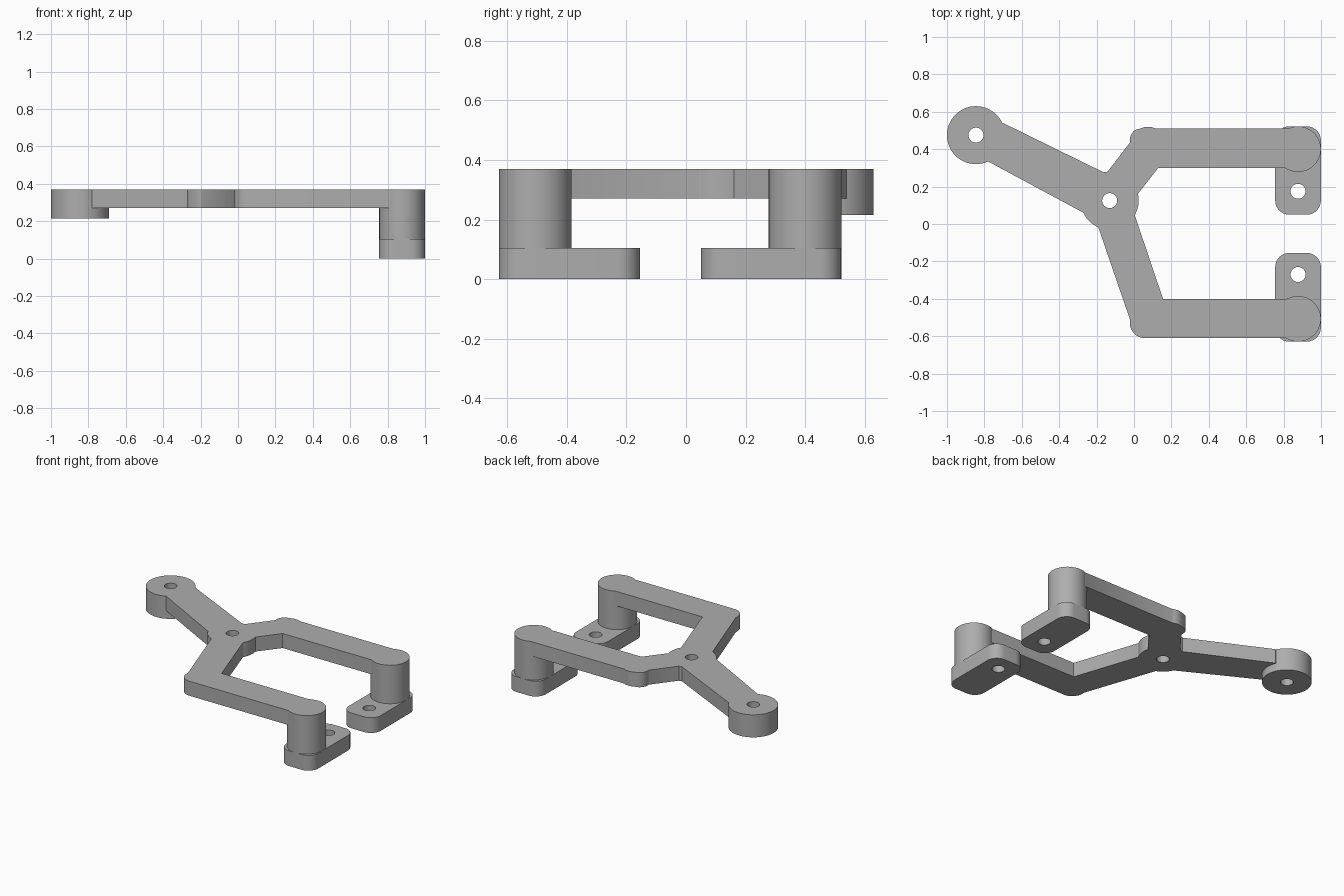
import bpy, bmesh, math

TOP, BAR, FOOT = 0.37, 0.27, 0.105
HOLE = 0.04

if "Cube" in bpy.data.objects:
    bpy.data.objects.remove(bpy.data.objects["Cube"])

grey = bpy.data.materials.new("plain grey")
grey.use_nodes = True
grey.diffuse_color = (0.42, 0.42, 0.42, 1)
grey.node_tree.nodes["Principled BSDF"].inputs["Base Color"].default_value = grey.diffuse_color


def prism(name, outline, z0, z1):
    """Extrude a flat outline from z0 to z1."""
    bm = bmesh.new()
    face = bm.faces.new([bm.verts.new((x, y, z0)) for x, y in outline])
    new = bmesh.ops.extrude_face_region(bm, geom=[face])["geom"]
    top = [v for v in new if isinstance(v, bmesh.types.BMVert)]
    bmesh.ops.translate(bm, verts=top, vec=(0, 0, z1 - z0))
    bmesh.ops.recalc_face_normals(bm, faces=bm.faces)
    mesh = bpy.data.meshes.new(name)
    bm.to_mesh(mesh)
    bm.free()
    mesh.materials.append(grey)
    ob = bpy.data.objects.new(name, mesh)
    bpy.context.collection.objects.link(ob)
    return ob


def arc(cx, cy, r, start, end, steps):
    angles = [math.radians(start + (end - start) * i / steps) for i in range(steps + 1)]
    return [(cx + r * math.cos(a), cy + r * math.sin(a)) for a in angles]


def cylinder(name, cx, cy, r, z0, z1):
    return prism(name, arc(cx, cy, r, 0, 360, 64)[:-1], z0, z1)


def combine(ob, other, operation):
    """Boolean the other solid into ob, then discard it."""
    mod = ob.modifiers.new(operation, "BOOLEAN")
    mod.operation, mod.object, mod.solver = operation, other, "EXACT"
    bpy.context.view_layer.objects.active = ob
    bpy.ops.object.modifier_apply(modifier=mod.name)
    bpy.data.objects.remove(other)


def drill(ob, cx, cy):
    combine(ob, cylinder("drill", cx, cy, HOLE, -0.1, 0.5), "DIFFERENCE")


def smooth(ob):
    bpy.ops.object.select_all(action="DESELECT")
    ob.select_set(True)
    bpy.context.view_layer.objects.active = ob
    bpy.ops.object.shade_smooth_by_angle(angle=math.radians(30))


# Forked frame: long arm, hub neck and two bent arms
boss, hub = (-0.845, 0.475), (-0.13, 0.125)
post_x, post_r = 0.877, 0.122
outline = [(-0.80, 0.345), (-0.27, 0.06), (-0.19, -0.02), (-0.022, -0.51)]
outline += arc(0.058, -0.53, 0.08, 180, 270, 8)
outline += [(post_x, -0.61), (post_x, -0.40), (0.155, -0.40), (0.005, 0.045),
            (0.02, 0.16), (0.13, 0.30), (post_x, 0.30), (post_x, 0.51), (0.12, 0.51)]
outline += arc(0.075, 0.435, 0.085, 65, 115, 6)
outline += arc(0.04, 0.45, 0.062, 120, 190, 6)
outline += [(-0.022, 0.435), (-0.145, 0.275), (-0.16, 0.275), (-0.70, 0.54), (-0.845, 0.475)]
frame = prism("frame", outline, BAR, TOP)

# Hub disc, end boss and support posts fused to the frame
combine(frame, cylinder("hub", *hub, 0.155, BAR, TOP), "UNION")
combine(frame, cylinder("end_boss", *boss, 0.155, 0.215, TOP), "UNION")
for y in (0.40, -0.507):
    combine(frame, cylinder("post", post_x, y, post_r, FOOT, TOP), "UNION")
drill(frame, *hub)
drill(frame, *boss)
smooth(frame)

# Rounded mounting feet reaching toward each other
for name, y0, y1, hole_y in (("back_foot", 0.05, 0.522, 0.175),
                             ("front_foot", -0.629, -0.155, -0.27)):
    x0, x1, r = post_x - post_r, post_x + post_r, 0.075
    shape = []
    for cx, cy, a in ((x1 - r, y1 - r, 0), (x0 + r, y1 - r, 90),
                      (x0 + r, y0 + r, 180), (x1 - r, y0 + r, 270)):
        shape += arc(cx, cy, r, a, a + 90, 10)
    foot = prism(name, shape, 0, FOOT)
    drill(foot, post_x, hole_y)
    smooth(foot)
